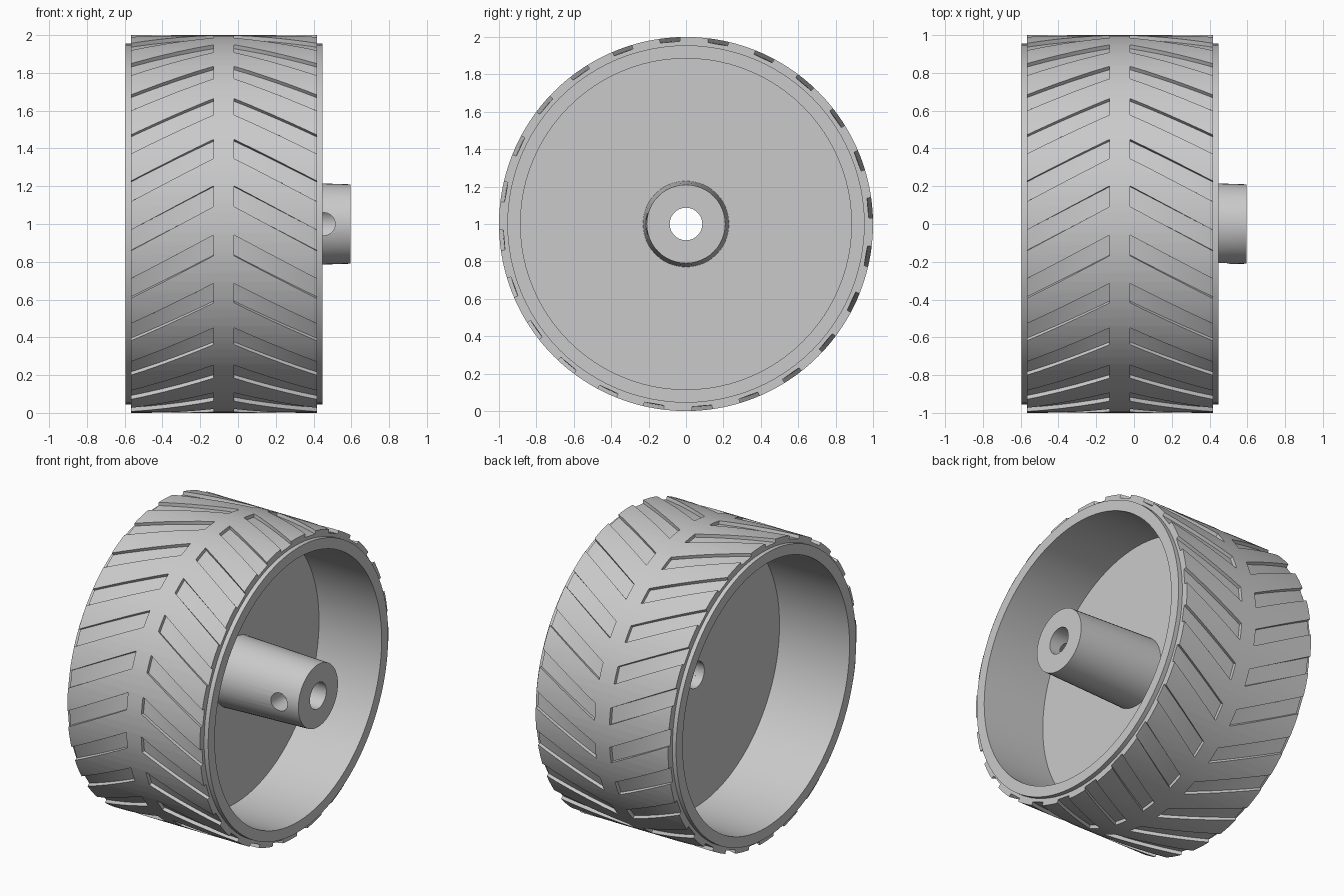
import bpy
import bmesh
from math import cos, sin, radians, tau

cube = bpy.data.objects.get("Cube")
if cube:
    bpy.data.objects.remove(cube, do_unlink=True)

MID = -0.075                      # wheel centre plane along x
grey = bpy.data.materials.new("light_grey")
grey.use_nodes = True
colour = (0.59, 0.59, 0.59, 1)
grey.diffuse_color = colour
grey.node_tree.nodes["Principled BSDF"].inputs["Base Color"].default_value = colour


def polar(x, r, a):
    return (x, -r * cos(a), 1 + r * sin(a))


def finish(bm, name):
    bmesh.ops.recalc_face_normals(bm, faces=bm.faces)
    mesh = bpy.data.meshes.new(name)
    bm.to_mesh(mesh)
    bm.free()
    obj = bpy.data.objects.new(name, mesh)
    bpy.context.collection.objects.link(obj)
    mesh.materials.append(grey)
    return obj


def lathe(name, profile, segments):
    """Revolve a closed (x, radius) outline about the axle."""
    bm = bmesh.new()
    rings = [[bm.verts.new(polar(x, r, tau * i / segments)) for x, r in profile]
             for i in range(segments)]
    n = len(profile)
    for i in range(segments):
        a, b = rings[i], rings[(i + 1) % segments]
        for j in range(n):
            k = (j + 1) % n
            bm.faces.new((a[j], a[k], b[k], b[j]))
    return finish(bm, name)


def sweep_bar(bm, sections):
    """Skin a run of four-cornered sections and cap both ends."""
    loops = [[bm.verts.new(p) for p in s] for s in sections]
    for a, b in zip(loops, loops[1:]):
        for j in range(4):
            k = (j + 1) % 4
            bm.faces.new((a[j], a[k], b[k], b[j]))
    bm.faces.new(loops[0])
    bm.faces.new(loops[-1])


def carve(obj, cutter):
    mod = obj.modifiers.new("carve", 'BOOLEAN')
    mod.operation = 'DIFFERENCE'
    mod.solver = 'EXACT'
    mod.object = cutter
    bpy.context.view_layer.objects.active = obj
    bpy.ops.object.modifier_apply(modifier=mod.name)
    bpy.data.objects.remove(cutter, do_unlink=True)


# Rim barrel with the thin recessed centre disc and its axle hole
rim = lathe("rim_and_disc", [
    (-0.595, 0.955), (0.447, 0.955), (0.447, 0.885), (-0.018, 0.885), (-0.018, 0.087),
    (-0.075, 0.087), (-0.075, 0.885), (-0.595, 0.885)], 96)

# Slightly tapered hub on the left side, with a screw hole at the front
hub = lathe("hub", [(-0.018, 0.23), (0.595, 0.21), (0.595, 0.087), (-0.018, 0.087)], 48)
bm = bmesh.new()
bmesh.ops.create_cone(bm, cap_ends=True, segments=32, radius1=0.06, radius2=0.06, depth=0.3)
screw = finish(bm, "screw_hole_cutter")
screw.rotation_euler.x = radians(90)
screw.location = (0.455, -0.18, 1)
screw.hide_render = True
bpy.context.view_layer.update()
carve(hub, screw)

# Tyre band
tyre = lathe("tyre", [(-0.567, 1), (0.417, 1), (0.417, 0.953), (-0.567, 0.953)], 120)

# Chevron grooves, mirrored about the centre plane and open at the tyre edges
bm = bmesh.new()
START, END, STEPS, FLOOR = 0.055, 0.51, 8, 0.978
for side in (-1, 1):
    for g in range(24):
        sections = []
        for s in range(STEPS + 1):
            d = START + (END - START) * s / STEPS
            high = radians(11.6 + 15 * g - 30.8 * (d - START))
            low = high - radians(6.3)
            x = MID + side * d
            sections.append([polar(x, FLOOR, low), polar(x, 1.04, low),
                             polar(x, 1.04, high), polar(x, FLOOR, high)])
        sweep_bar(bm, sections)
grooves = finish(bm, "groove_cutter")
grooves.hide_render = True
carve(tyre, grooves)

for obj in (rim, hub, tyre):
    bpy.ops.object.select_all(action='DESELECT')
    obj.select_set(True)
    bpy.context.view_layer.objects.active = obj
    bpy.ops.object.shade_smooth_by_angle(angle=radians(30))
